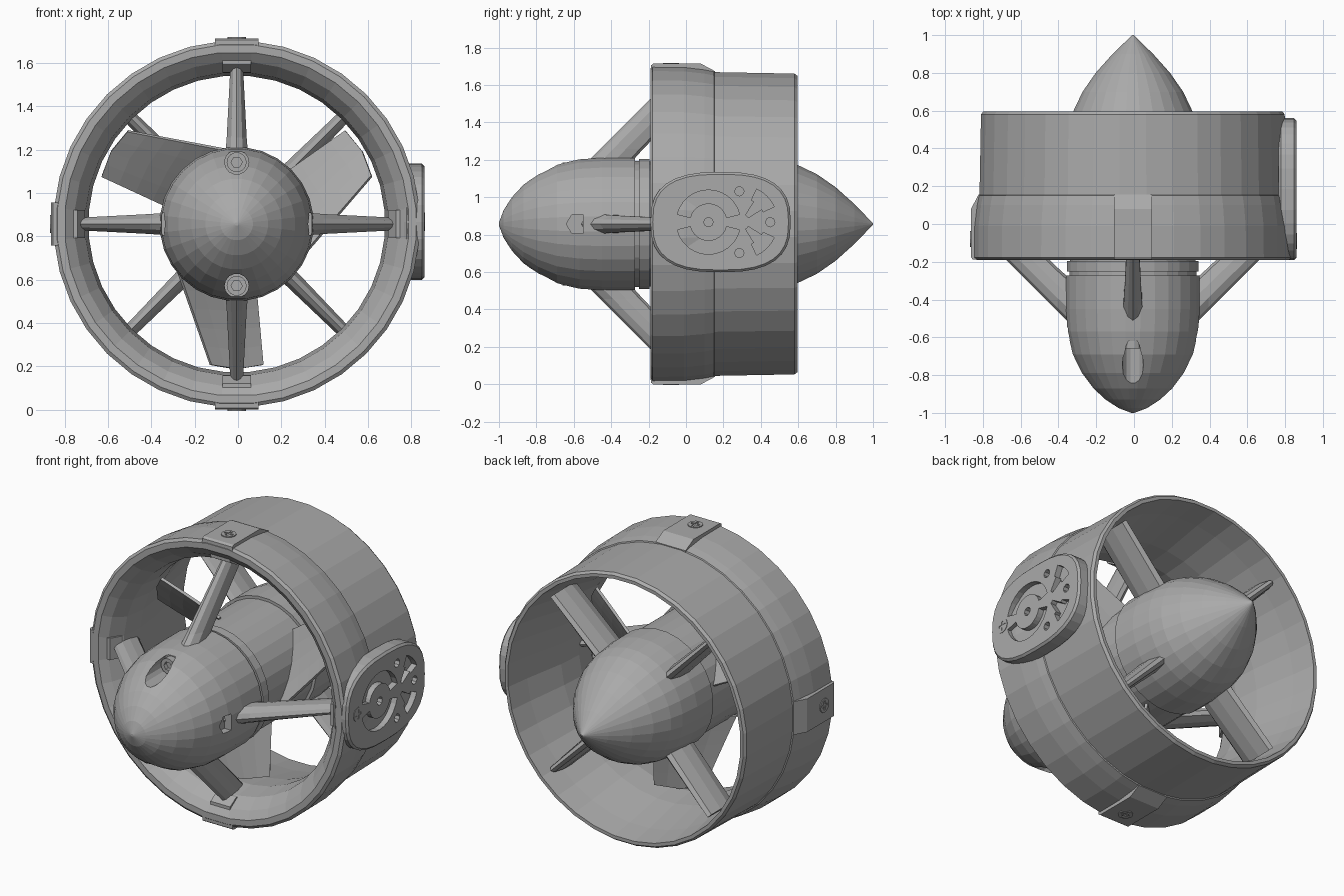
import bpy, bmesh, math
from mathutils import Vector

if "Cube" in bpy.data.objects:
    bpy.data.objects.remove(bpy.data.objects["Cube"])

C = Vector((-0.006, 0, 0.857))          # centre of the duct axis
X, Y, Z = Vector((1, 0, 0)), Vector((0, 1, 0)), Vector((0, 0, 1))
grey = bpy.data.materials.new("grey_plastic")
grey.diffuse_color = (0.4, 0.4, 0.4, 1)
grey.use_nodes = True
grey.node_tree.nodes["Principled BSDF"].inputs["Base Color"].default_value = grey.diffuse_color


def make(name, verts, faces):
    bm = bmesh.new()
    vs = [bm.verts.new(v) for v in verts]
    for f in faces:
        bm.faces.new([vs[i] for i in f])
    bmesh.ops.recalc_face_normals(bm, faces=bm.faces)
    me = bpy.data.meshes.new(name)
    bm.to_mesh(me)
    bm.free()
    me.materials.append(grey)
    ob = bpy.data.objects.new(name, me)
    bpy.context.collection.objects.link(ob)
    return ob


def apply_mods(ob):
    bpy.context.view_layer.objects.active = ob
    for m in list(ob.modifiers):
        bpy.ops.object.modifier_apply(modifier=m.name)


def cut(ob, cutters):
    for c in cutters:
        m = ob.modifiers.new("cut", 'BOOLEAN')
        m.operation, m.solver, m.object = 'DIFFERENCE', 'EXACT', c
    apply_mods(ob)
    for c in cutters:
        bpy.data.objects.remove(c)


def loft(name, rings, closed=False):
    """Skin a list of equal point loops."""
    n, k = len(rings[0]), len(rings)
    faces = []
    for i in range(k if closed else k - 1):
        a, b = i * n, (i + 1) % k * n
        faces += [(a + j, a + (j + 1) % n, b + (j + 1) % n, b + j) for j in range(n)]
    if not closed:
        faces += [tuple(range(n)), tuple(range((k - 1) * n, k * n))]
    return make(name, [p for r in rings for p in r], faces)


def radial(a):
    return X * math.cos(a) + Z * math.sin(a)


def lathe(name, profile, segs, closed=False):
    rings = [[C + Y * y + radial(2 * math.pi * (j + .5) / segs) * r for j in range(segs)]
             for y, r in profile]
    return loft(name, rings, closed)


def prism(name, pts, origin, u, v, n, depth):
    base = [origin + u * p + v * q for p, q in pts]
    return loft(name, [base, [p + n * depth for p in base]])


def circle(r, n, cu=0, cv=0):
    return [(cu + r * math.cos(2 * math.pi * i / n), cv + r * math.sin(2 * math.pi * i / n))
            for i in range(n)]


def sector(cu, cv, r0, r1, a0, a1, n=8):
    ang = [math.radians(a0 + (a1 - a0) * i / n) for i in range(n + 1)]
    return ([(cu + r1 * math.cos(a), cv + r1 * math.sin(a)) for a in ang] +
            [(cu + r0 * math.cos(a), cv + r0 * math.sin(a)) for a in reversed(ang)])


def cross_screw(name, o, u, v, n):
    """Screw head with a cross-shaped recess, facing n."""
    head = prism(name, circle(.042, 12), o - n * .02, u, v, n, .026)
    w, l = .007, .027
    cross = [(w, w), (w, l), (-w, l), (-w, w), (-l, w), (-l, -w),
             (-w, -w), (-w, -l), (w, -l), (w, -w), (l, -w), (l, w)]
    cut(head, [prism("cutter", cross, o - n * .008, u, v, n, .05)])


# Duct with flared inlet and thin outlet lip
lathe("duct", [(-.19, .83), (-.178, .846), (-.01, .845), (.10, .832), (.15, .822), (.153, .815),
               (.58, .807), (.596, .795), (.596, .775), (.45, .752), (.2, .70), (.05, .685),
               (-.08, .70), (-.155, .75), (-.19, .795)], 36, True)

# Nacelle nose with screw bores and cable slots
nose = lathe("nose", [(-1, .008), (-.975, .075), (-.93, .145), (-.87, .21), (-.79, .27), (-.69, .32),
                      (-.57, .348), (-.45, .356), (-.272, .356), (-.272, .338), (-.252, .338),
                      (-.252, .35), (-.195, .35), (-.195, .2)], 28)
cutters = []
for s in (1, -1):
    cutters.append(prism("cutter", circle(.056, 14), C + Z * s * .285 - Y * 1.1, X, Z, Y, .48))
    cutters.append(prism("cutter", [(-.64, 0), (-.61, .05), (-.55, .05), (-.55, -.05), (-.61, -.05)],
                         C + X * s * .30, Y, Z, X * s, .1))
cut(nose, cutters)
for s in (1, -1):
    o = C + Z * s * .285 - Y * .66
    bolt = prism("nose_bolt", circle(.046, 14), o, X, Z, Y, .06)
    cut(bolt, [prism("cutter", circle(.026, 6), o - Y * .02, X, Z, Y, .045)])

# Rotor hub and tail cone
lathe("rotor_hub", [(-.2, .2), (-.2, .335), (.26, .335), (.26, .2)], 28)
lathe("tail_cone", [(.25, .2), (.25, .352), (.40, .352), (.52, .338), (.60, .316), (.70, .268),
                    (.80, .198), (.90, .108), (.97, .035), (1, .005)], 28)

# Three pitched, skewed rotor blades
for k in range(3):
    a = -math.pi / 2 + k * 2 * math.pi / 3
    out, tan = radial(a), radial(a + math.pi / 2)
    rows, cols = 6, 5
    verts, faces = [], []
    for i in range(rows):
        f = i / (rows - 1)
        lo, hi = -.27 + .15 * f, .08 + .04 * f
        for j in range(cols):
            t = lo + (hi - lo) * j / (cols - 1)
            y = .07 + (.9 - .3 * f) * (t - (lo + hi) / 2)
            d = .22 + .45 * f - .01 * f * abs(j - 2)
            verts.append(C + out * d + tan * t + Y * y)
    for i in range(rows - 1):
        for j in range(cols - 1):
            q = i * cols + j
            faces.append((q, q + 1, q + cols + 1, q + cols))
    blade = make("rotor_blade", verts, faces)
    m = blade.modifiers.new("thickness", 'SOLIDIFY')
    m.thickness, m.offset = .016, 0
    apply_mods(blade)

# Struts with a blunt aerofoil section
SECTION = [(0, 0), (.08, .55), (.3, 1), (.6, .95), (.92, .55), (1, 0),
           (.92, -.55), (.6, -.95), (.3, -1), (.08, -.55)]


def strut(name, a, stations):
    out, tan = radial(a), radial(a + math.pi / 2)
    loft(name, [[C + out * r + tan * (q * w) + Y * (y0 + (y1 - y0) * p) for p, q in SECTION]
                for r, y0, y1, w in stations])


for k in range(4):
    a = k * math.pi / 2
    out, tan = radial(a), radial(a + math.pi / 2)
    strut("front_strut", a, [(.30, -.56, -.32, .054), (.40, -.46, -.23, .046), (.75, -.11, .11, .028)])
    strut("rear_strut", a + math.pi / 4, [(.28, .29, .53, .042), (.74, .31, .55, .03)])
    # Foot block where each front strut meets the duct
    prism("strut_foot", [(-.16, .80), (-.16, .735), (-.1, .70), (.06, .70), (.06, .80)],
          C - tan * .065, Y, out, tan, .13)
    # Outer fixing tabs with cross screws (the side mount replaces the right one)
    if k:
        prism("fixing_tab", [(-.19, .79), (-.188, .848), (-.175, .857), (.08, .857), (.155, .817),
                             (.155, .79)], C - tan * .1, Y, out, tan, .2)
        cross_screw("tab_screw", C + out * .856 - Y * .08, Y, tan, out)

# Side mounting plate with rounded ends
outline = []
for i in range(32):
    c, s = math.cos(2 * math.pi * i / 32), math.sin(2 * math.pi * i / 32)
    outline.append((.185 + math.copysign(abs(c) ** .75, c) * .375,
                    math.copysign(abs(s) ** .75, s) * .268))
P = Vector((.765, 0, .867))
plate = prism("side_mount", outline, P, Y, Z, X, .095)
bev = plate.modifiers.new("edge", 'BEVEL')
bev.width, bev.segments, bev.limit_method = .012, 1, 'ANGLE'
bev.angle_limit = math.radians(50)
apply_mods(plate)

# Pockets and holes in the plate
shapes = [sector(.12, 0, .10, .172, 14, 166, 12), sector(.12, 0, .10, .172, 194, 346, 12)]
shapes += [circle(.025, 8, .12, 0)]
for a in (45, -45):
    shapes.append(sector(.295, 0, .13, .195, a - 20, a + 20, 4))
    shapes.append(sector(.295, 0, .045, .135, a - 13, a + 13, 2))
for a in (0, 90, 270):
    r = math.radians(a)
    shapes.append(circle(.025, 8, .285 + .165 * math.cos(r), .165 * math.sin(r)))
cut(plate, [prism("cutter", s, P + X * .06, Y, Z, X, .1) for s in shapes])
cross_screw("mount_screw", P + X * .092 - Y * .09, Y, Z, X)
